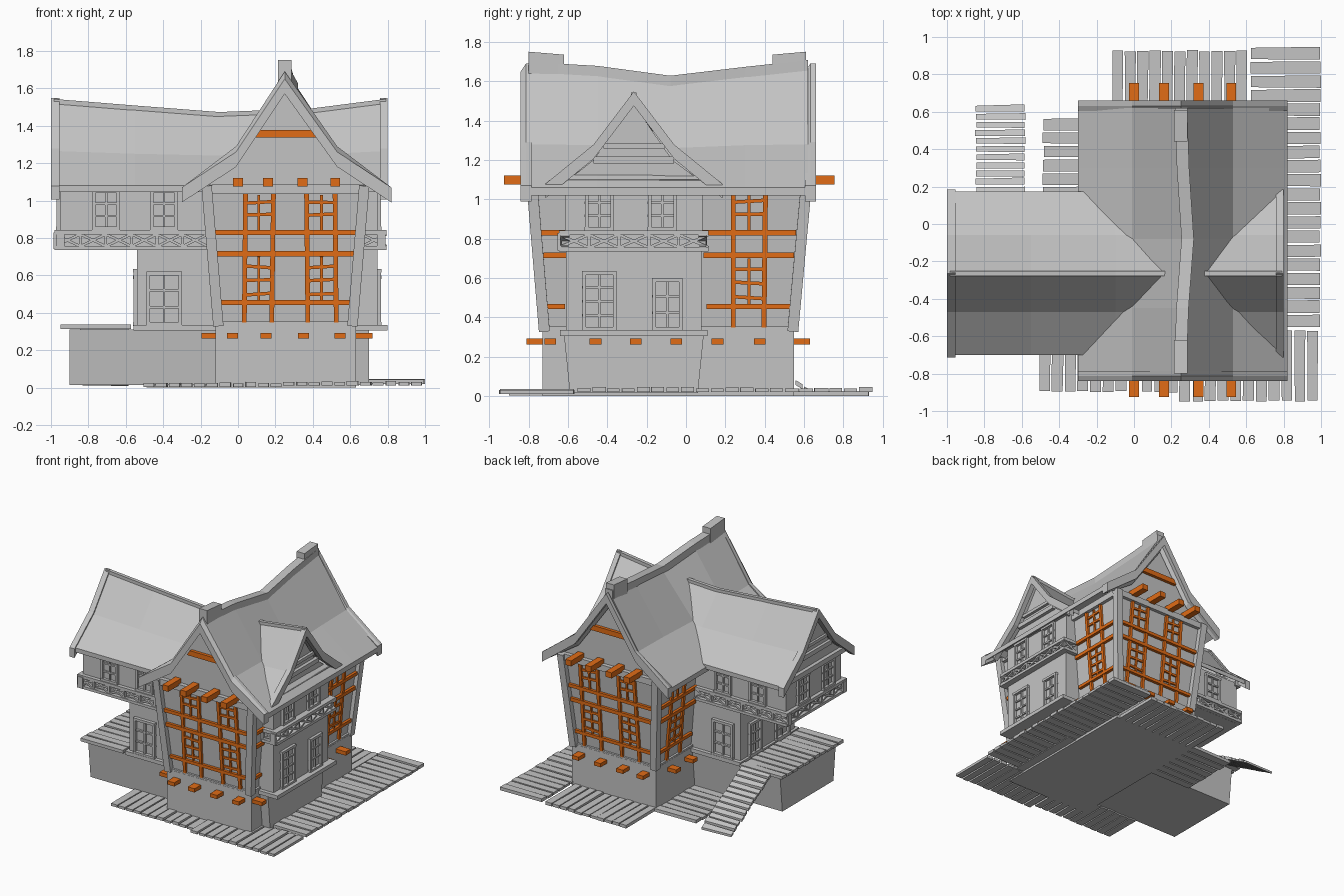
import bpy, bmesh, random
from mathutils import Vector as V

if "Cube" in bpy.data.objects:
    bpy.data.objects.remove(bpy.data.objects["Cube"])

random.seed(4)
parts = {}


def mat(name, rgb):
    m = bpy.data.materials.new(name)
    m.diffuse_color = (*rgb, 1)
    m.use_nodes = True
    m.node_tree.nodes["Principled BSDF"].inputs["Base Color"].default_value = m.diffuse_color
    return m


GREY = mat("plain_grey", (0.55, 0.55, 0.55))
ORANGE = mat("orange_timber", (0.75, 0.15, 0.008))


def loft(name, rings):
    """Closed solid through equal-length rings of points."""
    bm = parts.setdefault(name, bmesh.new())
    vs = [[bm.verts.new(p) for p in r] for r in rings]
    n = len(vs[0])
    fs = [bm.faces.new(vs[0]), bm.faces.new(vs[-1][::-1])]
    for a, b in zip(vs, vs[1:]):
        for i in range(n):
            fs.append(bm.faces.new((a[i], b[i], b[(i + 1) % n], a[(i + 1) % n])))
    bmesh.ops.recalc_face_normals(bm, faces=fs)


def taper(name, lo, hi, z0, z1):
    """Block between two rectangles (x0, x1, y0, y1)."""
    loft(name, [[(r[0], r[2], z), (r[1], r[2], z), (r[1], r[3], z), (r[0], r[3], z)]
                for r, z in ((lo, z0), (hi, z1))])


def box(name, x0, x1, y0, y1, z0, z1):
    taper(name, (x0, x1, y0, y1), (x0, x1, y0, y1), z0, z1)


def bar(name, a, b, w, d, n):
    """Straight timber a to b, width w in the wall plane, depth d along n."""
    a, b, n = V(a), V(b), V(n)
    t = (b - a).normalized()
    n = (n - t * n.dot(t)).normalized()
    s = t.cross(n) * w / 2
    n = n * d / 2
    loft(name, [[p + s + n, p - s + n, p - s - n, p + s - n] for p in (a, b)])


def place(axis, s, u, z):
    return (u, s, z) if axis == 'y' else (s, u, z)


def roof(name, axis, stations, eave, bend, ez, up, down):
    """Swept gable roof; stations = (s, ridge u, ridge z, bend z)."""
    rings = []
    for s, ru, rz, bz in stations:
        prof = [(eave[0], ez), (bend[0], bz), (ru, rz), (bend[1], bz), (eave[1], ez)]
        rings.append([place(axis, s, u, z + up) for u, z in prof] +
                     [place(axis, s, u, z - down) for u, z in prof[::-1]])
    loft(name, rings)


# Foundations and floor slab
taper("main_foundation", (-.12, .63, -.73, .55), (-.12, .63, -.73, .55), 0, .34)
taper("wing_foundation", (-.90, .70, -.59, .06), (-.90, .70, -.62, .09), .015, .31)
box("floor_slab", -.56, .80, -.64, .11, .305, .335)

# Main house walls, flaring upward, with gable ends
taper("main_walls", (-.10, .61, -.71, .53), (-.16, .67, -.77, .60), .33, 1.08)
for y0, y1 in ((-.76, -.70), (.53, .59)):
    pts = [(-.16, 1.05), (-.16, 1.12), (0, 1.24), (.25, 1.62), (.52, 1.24), (.67, 1.12), (.67, 1.05)]
    loft("main_gable_wall", [[(u, s, z) for u, z in pts] for s in (y0, y1)])


def wall(side, u, z):
    """Point on one of the four slanted main walls."""
    t = (z - .33) / .75
    return {'F': (u, -.71 - .06 * t, z), 'B': (u, .53 + .07 * t, z),
            'R': (.61 + .06 * t, u, z), 'L': (-.10 - .06 * t, u, z)}[side]


NORM = {'F': (0, -1, 0), 'B': (0, 1, 0), 'R': (1, 0, 0), 'L': (-1, 0, 0)}

# Corner posts, sills and wall plates
for x0, x1 in ((-.105, -.168), (.612, .675)):
    for y0, y1 in ((-.72, -.783), (.543, .612)):
        bar("corner_post", (x0, y0, .33), (x1, y1, 1.08), .055, .055, (0, 1, 0))
for side in 'FBRL':
    lo, hi = ((-.14, .65) if side in 'FB' else (-.74, .58))
    bar("wall_plate", wall(side, lo, 1.06), wall(side, hi, 1.06), .05, .05, NORM[side])
    bar("wall_sill", wall(side, lo + .03, .34), wall(side, hi - .03, .34), .025, .035, NORM[side])


def timbers(side, pairs, spans):
    """Horizontal rails, paired uprights and window bars on a main wall."""
    n = NORM[side]
    for z, w, k in ((.83, .026, .01), (.715, .028, 0), (.455, .025, -.015)):
        for a, b in spans:
            bar("timber_rail", wall(side, a - k, z), wall(side, b + k, z), w, .045, n)
    for a, b in pairs:
        for u in (a, b):
            j = random.uniform(-.006, .006)
            bar("timber_upright", wall(side, u + j, .35), wall(side, u - j, 1.04), .025, .035, n)
        m = (a + b) / 2
        for z0, z1, rows in ((.84, 1.03, (.925, .99)), (.47, .70, (.5, .575, .645))):
            bar("window_bar", wall(side, m, z0), wall(side, m, z1), .015, .025, n)
            for z in rows:
                j = random.uniform(-.006, .006)
                bar("window_bar", wall(side, a, z + j), wall(side, b, z - j), .018, .025, n)


for side in 'FB':
    timbers(side, ((.037, .185), (.37, .522)), ((-.12, .63),))
for side in 'RL':
    timbers(side, ((.24, .40),), ((.09, .55), (-.725, -.6)))

# Projecting beam ends and gable collar
for x in (0, .16, .345, .52):
    box("upper_beam_end", x - .026, x + .026, -.925, -.7, 1.075, 1.12)
    box("upper_beam_end", x - .026, x + .026, .5, .755, 1.075, 1.12)
for x in (-.03, .15, .35, .545):
    box("lower_beam_end", x - .03, x + .03, -.81, -.7, .262, .292)
    box("lower_beam_end", x - .03, x + .03, .5, .63, .262, .292)
for y in (-.69, -.46, -.255, -.05, .16, .375):
    box("lower_beam_end", .6, .718, y - .03, y + .03, .262, .292)
    box("lower_beam_end", -.195, -.1, y - .03, y + .03, .262, .292)
for y0, y1 in ((-.785, -.74), (.57, .615)):
    taper("gable_collar", (.095, .425, y0, y1), (.12, .395, y0, y1), 1.337, 1.378)

# Cross wing walls
box("wing_lower_wall", -.54, .745, -.61, .08, .32, .76)
box("wing_upper_wall", -.95, .745, -.615, .085, .735, 1.09)
for x0, x1 in ((-.95, -.90), (.69, .735)):
    pts = [(-.61, 1.05), (-.61, 1.09), (-.47, 1.2), (-.27, 1.49), (-.07, 1.2), (.08, 1.09), (.08, 1.05)]
    loft("wing_gable_wall", [[(s, u, z) for u, z in pts] for s in (x0, x1)])
for x in (-.955, .745):
    n = (1, 0, 0)
    bar("wing_gable_tie", (x, -.63, 1.08), (x, .10, 1.08), .04, .05, n)
    bar("wing_gable_tie", (x, -.47, 1.2), (x, -.06, 1.2), .035, .035, n)
    bar("wing_gable_tie", (x, -.42, 1.27), (x, -.11, 1.27), .025, .025, n)


def glazed(name, c, side, w, z0, z1, rows):
    """Framed window or door on an upright wing wall."""
    n, c = V(NORM[side]), V(c)
    u = V((1, 0, 0)) if side in 'FB' else V((0, 1, 0))
    z = V((0, 0, 1))
    for k in (-.5, 0, .5):
        p = c + u * w * k
        bar(name, p + z * z0, p + z * z1, .018 if k else .012, .04 if k else .024, n)
    for i in range(rows + 1):
        h = z * (z0 + (z1 - z0) * i / rows)
        edge = i in (0, rows)
        bar(name, c - u * (w / 2 + .01) + h, c + u * (w / 2 + .01) + h,
            .02 if edge else .012, .045 if edge else .024, n)


for side, y in (('F', -.615), ('B', .085)):
    for x in (-.705, -.395):
        glazed("wing_window", (x, y, 0), side, .13, .85, 1.05, 3)
    glazed("wing_door", (-.395, y, 0), side, .17, .34, .61, 3)
for side, x in (('R', .745), ('L', -.95)):
    for y in (-.44, -.12):
        glazed("wing_window", (x, y, 0), side, .13, .85, 1.05, 3)
for side, x in (('R', .745), ('L', -.54)):
    glazed("wing_door", (x, -.44, 0), side, .155, .34, .625, 4)
    glazed("wing_door", (x, -.095, 0), side, .135, .34, .59, 3)


def band(a, b, n, cells):
    """Cross-braced timber band around the wing's upper floor."""
    a, b, z = V(a), V(b), V((0, 0, 1))
    for h, w in ((.747, .022), (.83, .024)):
        bar("band_rail", a + z * h, b + z * h, w, .06, n)
    for i in range(cells):
        p, q = a.lerp(b, i / cells), a.lerp(b, (i + 1) / cells)
        bar("band_post", p + z * .74, p + z * .83, .015, .045, n)
        bar("band_brace", p + z * .755, q + z * .82, .014, .045, n)
        bar("band_brace", p + z * .82, q + z * .755, .014, .035, n)


for y, side in ((-.615, 'F'), (.085, 'B')):
    band((-.98, y, 0), (-.16, y, 0), NORM[side], 6)
    band((.66, y, 0), (.795, y, 0), NORM[side], 1)
band((.765, -.645, 0), (.765, .115, 0), NORM['R'], 5)
band((-.95, -.645, 0), (-.95, .115, 0), NORM['L'], 5)

# Sagging roofs, barge boards and ridge caps
ME, MB = (-.30, .82), (-.01, .53)
main_st = [(-.80, .25, 1.69, 1.28), (-.45, .262, 1.67, 1.275), (-.08, .29, 1.62, 1.26),
           (.30, .265, 1.665, 1.275), (.62, .255, 1.70, 1.28)]
roof("main_roof", 'y', main_st, ME, MB, 1.06, 0, .04)
for s0, s1 in ((-.84, -.785), (.605, .66)):
    roof("main_barge_board", 'y', [(s0, .25, 1.64, 1.25), (s0 + .027, .25, 1.68, 1.28),
                                   (s1, .25, 1.68, 1.28)], ME, MB, 1.06, .01, .07)
loft("main_ridge_cap", [[(u - .036, s, z - .07), (u - .036, s, z + .008), (u + .03, s, z + .008),
                         (u + .03, s, z - .07)] for s, u, z, _ in main_st])
for y0, y1, z0, z1 in ((-.80, -.62, 1.75, 1.735), (.61, .44, 1.75, 1.735)):
    loft("ridge_end_block", [[(.215, y, 1.61), (.285, y, 1.61), (.285, y, z), (.215, y, z)]
                             for y, z in ((y0, z0), (y1, z1))])
WE, WB = (-.70, .175), (-.47, -.06)
wing_st = [(-.985, -.265, 1.535, 1.265), (-.55, -.265, 1.50, 1.25), (-.1, -.265, 1.465, 1.24),
           (.4, -.265, 1.485, 1.245), (.79, -.265, 1.535, 1.265)]
roof("wing_roof", 'x', wing_st, WE, WB, 1.08, 0, .035)
for s0, s1 in ((-1.0, -.955), (.76, .80)):
    roof("wing_barge_board", 'x', [(s, -.265, 1.54, 1.27) for s in (s0, s1)],
         (-.715, .185), WB, 1.07, .008, .065)
loft("wing_ridge_cap", [[(s, u - .014, z - .04), (s, u - .014, z + .008), (s, u + .014, z + .008),
                         (s, u + .014, z - .04)] for s, u, z, _ in wing_st])


# Plank decks and ramp
def deck(name, x0, x1, y0, y1, z, along, n, lift=0):
    """Loose planks; lift raises the deck linearly toward its y0 end."""
    for i in range(n):
        r = [random.uniform(0, .008) for _ in range(5)]
        if along == 'y':
            w = (x1 - x0) / n
            a = x0 + w * i
            q = [(a + r[0], y0 + r[4]), (a + w - .008, y0 + r[4]), (a + w - r[1], y1 - r[2]), (a + .004, y1 - r[2])]
        else:
            w = (y1 - y0) / n
            a = y0 + w * i
            q = [(x0 + r[4], a + r[0]), (x1 - r[2], a + .004), (x1 - r[2], a + w - r[1]), (x0 + r[4], a + w - .008)]
        loft(name, [[(x, y, h + r[3] * (h > z) + lift * (y1 - y) / (y1 - y0)) for x, y in q]
                    for h in (z, z + .018)])


deck("front_deck", -.51, .24, -.90, -.58, .004, 'y', 11)
deck("front_right_deck", .24, .99, -.95, -.565, .01, 'y', 11)
deck("right_deck", .62, 1.0, -.555, .95, .02, 'x', 20)
deck("back_deck", -.12, .61, .53, .93, 0, 'y', 11)
deck("back_left_deck", -.49, -.11, .06, .57, 0, 'x', 7)
deck("raised_deck", -.95, -.57, -.65, .14, .312, 'x', 11)
deck("ramp", -.85, -.58, .12, .64, .008, 'x', 12, .30)

# Turn every part into an object with its material
wood = {"timber_rail", "timber_upright", "window_bar", "upper_beam_end", "lower_beam_end", "gable_collar"}
for name, bm in parts.items():
    me = bpy.data.meshes.new(name)
    bm.to_mesh(me)
    bm.free()
    me.materials.append(ORANGE if name in wood else GREY)
    bpy.context.collection.objects.link(bpy.data.objects.new(name, me))
